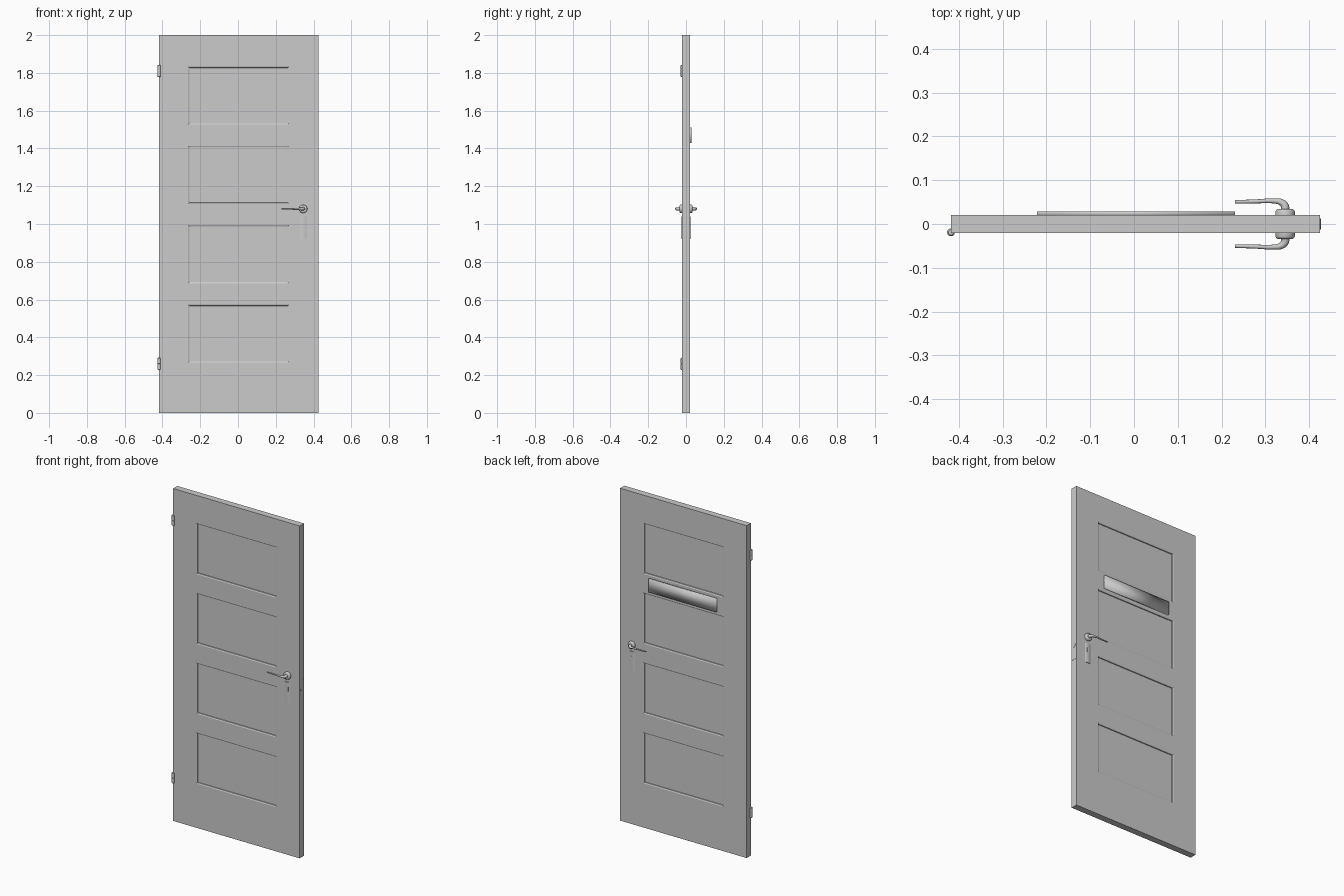
import bpy, bmesh
from math import pi
from mathutils import Matrix, Vector

cube = bpy.data.objects.get("Cube")
if cube:
    bpy.data.objects.remove(cube, do_unlink=True)

grey = bpy.data.materials.new("light_grey")
grey.use_nodes = True
grey.diffuse_color = (0.6, 0.6, 0.6, 1)
grey.node_tree.nodes["Principled BSDF"].inputs["Base Color"].default_value = (0.6, 0.6, 0.6, 1)

LEFT, RIGHT, HALF = -0.418, 0.425, 0.02   # door slab extents
LOCK_X, HANDLE_Z = 0.345, 1.08


def finish(bm, name, smooth=None):
    mesh = bpy.data.meshes.new(name)
    bmesh.ops.recalc_face_normals(bm, faces=bm.faces)
    bm.to_mesh(mesh)
    bm.free()
    ob = bpy.data.objects.new(name, mesh)
    bpy.context.collection.objects.link(ob)
    mesh.materials.append(grey)
    if smooth:
        shade(ob, smooth)
    return ob


def shade(ob, angle):
    bpy.ops.object.select_all(action="DESELECT")
    ob.select_set(True)
    bpy.context.view_layer.objects.active = ob
    bpy.ops.object.shade_smooth_by_angle(angle=angle)


def box_bm(lo, hi):
    bm = bmesh.new()
    lo, hi = Vector(lo), Vector(hi)
    bmesh.ops.create_cube(bm, size=1, matrix=Matrix.Translation((lo + hi) / 2)
                          @ Matrix.Diagonal((*(hi - lo), 1)))
    return bm


def lathe(name, profile, place, steps=32):
    """Spin (radius, height) points about z, then move into place."""
    bm = bmesh.new()
    verts = [bm.verts.new((r, 0, h)) for r, h in profile]
    edges = [bm.edges.new(pair) for pair in zip(verts, verts[1:])]
    bmesh.ops.spin(bm, geom=verts + edges, axis=(0, 0, 1), cent=(0, 0, 0),
                   angle=2 * pi, steps=steps)
    bmesh.ops.remove_doubles(bm, verts=bm.verts, dist=1e-5)
    bm.transform(place)
    return finish(bm, name, 0.6)


# Door slab with four recessed panels on both sides
bm = box_bm((LEFT, -HALF, 0), (RIGHT, HALF, 2))
panel_x = (-0.264, 0.271)
panel_z = [(0.266 + 0.42 * i, 0.574 + 0.42 * i) for i in range(4)]
cuts = [((x, 0, 0), (1, 0, 0)) for x in panel_x]
cuts += [((0, 0, z), (0, 0, 1)) for pair in panel_z for z in pair]
for co, no in cuts:
    bmesh.ops.bisect_plane(bm, geom=bm.verts[:] + bm.edges[:] + bm.faces[:],
                           plane_co=co, plane_no=no)


def is_panel(face):
    c = face.calc_center_median()
    return (abs(face.normal.y) > 0.9 and panel_x[0] < c.x < panel_x[1]
            and any(a < c.z < b for a, b in panel_z))


panels = [f for f in bm.faces if is_panel(f)]
for width, depth in ((0.009, -0.003), (0.001, -0.005)):
    bmesh.ops.inset_individual(bm, faces=panels, thickness=width, depth=depth)
finish(bm, "door_slab")

# Letter plate on the back, softly shaded
plate = finish(box_bm((-0.222, HALF - 0.002, 1.43), (0.231, 0.029, 1.51)), "letter_plate")
for poly in plate.data.polygons:
    poly.use_smooth = True

# Handle sets on both sides
for side, label in ((-1, "front"), (1, "back")):
    turn = Matrix.Rotation(-side * pi / 2, 4, "X")
    place = Matrix.Translation((LOCK_X, side * HALF, HANDLE_Z)) @ turn
    lathe(label + "_rose", [(0.022, -0.002), (0.022, 0.009), (0.0205, 0.012),
                            (0.017, 0.014), (0.012, 0.0145), (0, 0.0145)], place)

    # Lever swept along a bent path
    curve = bpy.data.curves.new(label + "_lever", "CURVE")
    curve.dimensions = "3D"
    curve.bevel_depth = 0.01
    curve.bevel_resolution = 3
    curve.resolution_u = 6
    curve.use_fill_caps = True
    path = [(0.345, 0.030, 1), (0.344, 0.042, 0.9), (0.335, 0.050, 0.75),
            (0.320, 0.0525, 0.55), (0.275, 0.0515, 0.45), (0.231, 0.0505, 0.4)]
    spline = curve.splines.new("BEZIER")
    spline.bezier_points.add(len(path) - 1)
    for point, (x, y, r) in zip(spline.bezier_points, path):
        point.co = (x, side * y, HANDLE_Z)
        point.radius = r
        point.handle_left_type = point.handle_right_type = "AUTO"
    curve.materials.append(grey)
    lever = bpy.data.objects.new(label + "_lever", curve)
    bpy.context.collection.objects.link(lever)
    bpy.ops.object.select_all(action="DESELECT")
    lever.select_set(True)
    bpy.context.view_layer.objects.active = lever
    bpy.ops.object.convert(target="MESH")
    shade(bpy.context.object, 0.7)

    # Gently bowed key plate with a keyhole plug
    bm = bmesh.new()
    rows = []
    for i in range(9):
        t = i / 4 - 1
        y = side * (HALF + 0.0035 * (1 - t * t))
        rows.append([bm.verts.new((LOCK_X + 0.0185 * t, y, z)) for z in (0.92, 1.04)])
    for a, b in zip(rows, rows[1:]):
        bm.faces.new((a[0], b[0], b[1], a[1]))
    for k in (0, 1):
        bm.faces.new([r[k] for r in rows])
    bm.faces.new((rows[0][0], rows[0][1], rows[-1][1], rows[-1][0]))
    finish(bm, label + "_key_plate", 0.5)
    y0, y1 = sorted((side * HALF, side * (HALF + 0.0045)))
    finish(box_bm((LOCK_X - 0.006, y0, 0.985), (LOCK_X + 0.006, y1, 1.012)), label + "_keyhole")

# Lock plate and round bolt on the closing edge
finish(box_bm((RIGHT - 0.002, -0.012, 0.92), (RIGHT + 0.001, 0.012, 1.07)), "lock_plate")
lathe("lock_bolt", [(0.013, -0.002), (0.013, 0.002), (0, 0.002)],
      Matrix.Translation((RIGHT, 0, 1.01)) @ Matrix.Rotation(pi / 2, 4, "Y"))

# Hinge barrels with a split in the middle
for label, z in (("lower", 0.26), ("upper", 1.81)):
    half = [(0, 0.032), (0.006, 0.032), (0.009, 0.029), (0.009, 0.001), (0.007, 0.0)]
    profile = half + [(r, -h) for r, h in reversed(half[:-1])]
    lathe(label + "_hinge", profile, Matrix.Translation((LEFT, -HALF + 0.001, z)), 20)
